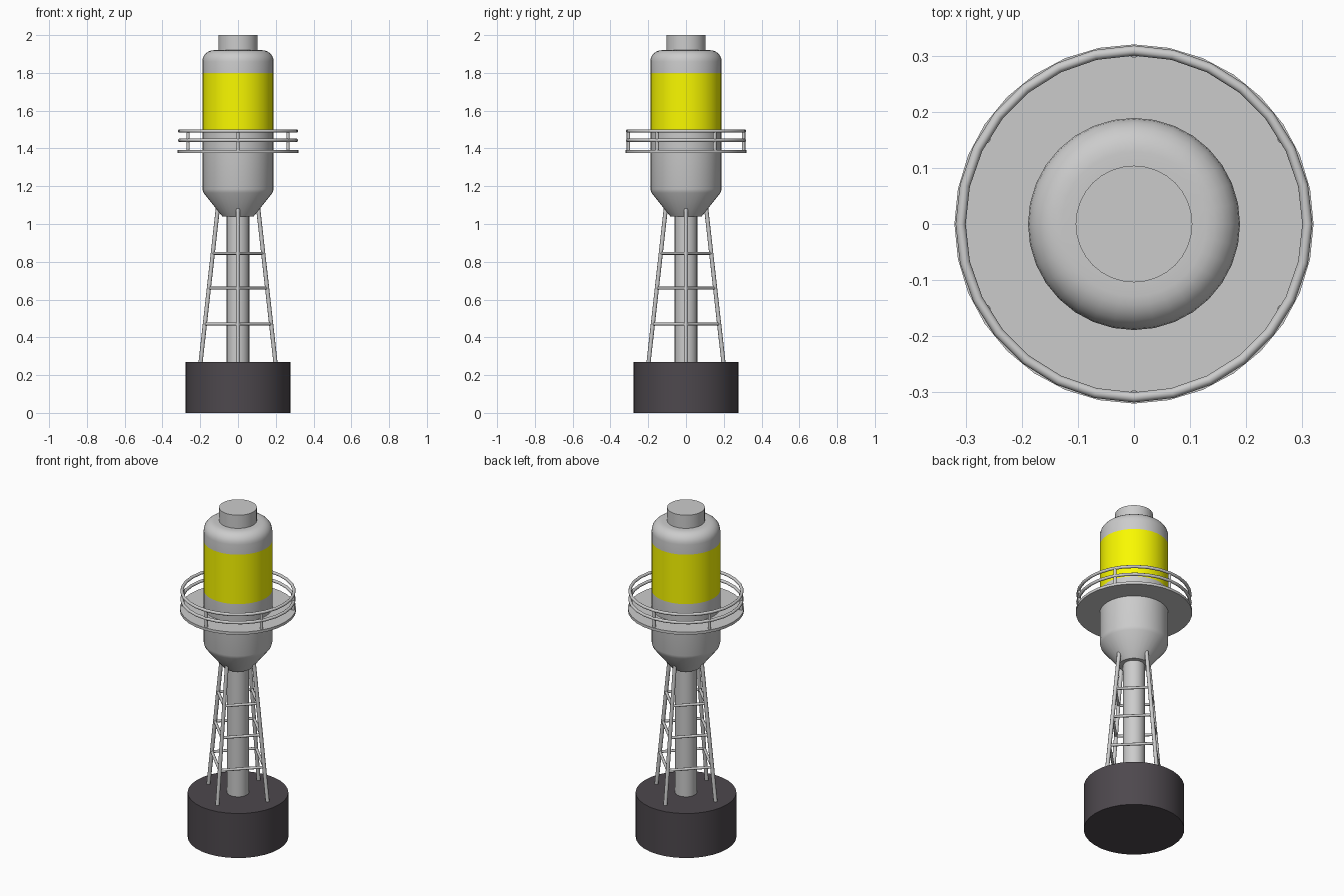
import bpy, bmesh, math
from mathutils import Vector

if "Cube" in bpy.data.objects:
    bpy.data.objects.remove(bpy.data.objects["Cube"])


def material(name, rgb):
    m = bpy.data.materials.new(name)
    m.diffuse_color = (*rgb, 1)
    m.use_nodes = True
    m.node_tree.nodes["Principled BSDF"].inputs["Base Color"].default_value = m.diffuse_color
    return m


dark = material("dark_hull", (0.075, 0.065, 0.075))
yellow = material("yellow_band", (0.95, 0.95, 0.0))


def finish(obj, mat=None, angle=35):
    if mat:
        obj.data.materials.append(mat)
    bpy.ops.object.select_all(action='DESELECT')
    obj.select_set(True)
    bpy.context.view_layer.objects.active = obj
    bpy.ops.object.shade_smooth_by_angle(angle=math.radians(angle))
    return obj


def lathe(name, profile, mat=None, sides=32, angle=35):
    """Spin a (radius, z) profile, listed bottom to top, around z."""
    bm = bmesh.new()
    vs = [bm.verts.new((r, 0, z)) for r, z in profile]
    es = [bm.edges.new(p) for p in zip(vs, vs[1:])]
    bmesh.ops.spin(bm, geom=vs + es, axis=(0, 0, 1), cent=(0, 0, 0),
                   angle=math.tau, steps=sides, use_duplicate=False)
    bmesh.ops.remove_doubles(bm, verts=bm.verts, dist=1e-5)
    bmesh.ops.recalc_face_normals(bm, faces=bm.faces)
    # open shells: make sure the sides point outward
    if sum(f.normal.dot(Vector((*f.calc_center_median().xy, 0))) for f in bm.faces) < 0:
        bmesh.ops.reverse_faces(bm, faces=bm.faces)
    me = bpy.data.meshes.new(name)
    bm.to_mesh(me)
    bm.free()
    obj = bpy.data.objects.new(name, me)
    bpy.context.collection.objects.link(obj)
    return finish(obj, mat, angle)


def rod(name, a, b, radius, sides=10):
    a, b = Vector(a), Vector(b)
    bpy.ops.mesh.primitive_cylinder_add(vertices=sides, radius=radius,
                                        depth=(b - a).length, location=(a + b) / 2)
    obj = bpy.context.object
    obj.name = name
    obj.rotation_euler = (b - a).to_track_quat('Z', 'Y').to_euler()
    return finish(obj, angle=50)


def polar(r, angle, z):
    return (r * math.cos(angle), r * math.sin(angle), z)


# Floating base and central column
lathe("base", [(0, 0), (0.277, 0), (0.277, 0.27), (0, 0.27)], dark)
lathe("column", [(0.06, 0.26), (0.06, 1.05)], sides=24)

# Lower tank with tapered bottom
lathe("lower_tank", [(0, 1.04), (0.083, 1.04), (0.183, 1.165), (0.189, 1.185),
                     (0.189, 1.5)], angle=45)

# Coloured band
lathe("tank_band", [(0.189, 1.5), (0.189, 1.8)], yellow)

# Rounded shoulder and top cap
shoulder = [(0.129 + 0.06 * math.cos(t), 1.86 + 0.06 * math.sin(t))
            for t in (math.pi / 2 * i / 6 for i in range(7))]
lathe("upper_tank", [(0.189, 1.8)] + shoulder +
      [(0.104, 1.92), (0.104, 2.0), (0, 2.0)])

# Walkway disc
lathe("walkway", [(0, 1.375), (0.32, 1.375), (0.32, 1.391), (0, 1.391)])

# Railing hoops and posts
for name, z in (("middle_rail", 1.443), ("top_rail", 1.492)):
    bpy.ops.mesh.primitive_torus_add(major_radius=0.309, minor_radius=0.009,
                                     major_segments=28, minor_segments=10,
                                     location=(0, 0, z))
    bpy.context.object.name = name
    finish(bpy.context.object, angle=50)
for i in range(6):
    t = math.pi / 2 + i * math.tau / 6
    rod(f"rail_post_{i}", polar(0.305, t, 1.385), polar(0.305, t, 1.492), 0.009)

# Four leaning legs with rungs between neighbours
LOW, HIGH = (0.199, 0.26), (0.106, 1.09)


def leg_radius(z):
    return LOW[0] + (HIGH[0] - LOW[0]) * (z - LOW[1]) / (HIGH[1] - LOW[1])


for i in range(4):
    t, nxt = i * math.pi / 2, (i + 1) * math.pi / 2
    rod(f"leg_{i}", polar(LOW[0], t, LOW[1]), polar(HIGH[0], t, HIGH[1]), 0.011)
    for j, z in enumerate((0.47, 0.66, 0.845)):
        r = leg_radius(z)
        rod(f"rung_{i}_{j}", polar(r, t, z), polar(r, nxt, z), 0.008)
